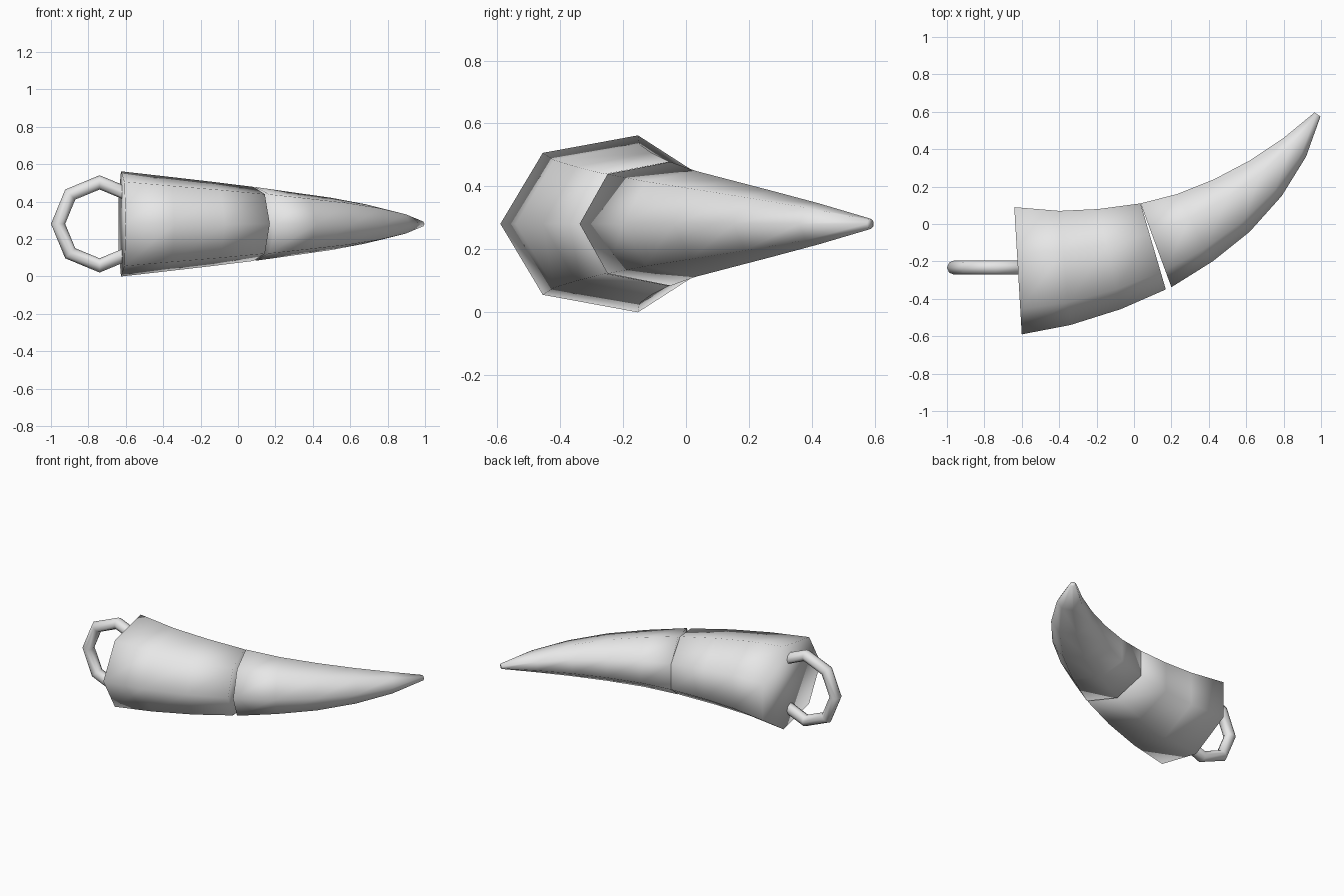
import bpy, bmesh, math
from mathutils import Vector

if "Cube" in bpy.data.objects:
    bpy.data.objects.remove(bpy.data.objects["Cube"])

SIDES = 7
MID_Z = 0.281      # height of the horn's centre plane
FLATTEN = 0.805    # section height relative to its width

bone = bpy.data.materials.new("light_grey")
bone.diffuse_color = (0.8, 0.8, 0.8, 1)
bone.use_nodes = True
bone.node_tree.nodes["Principled BSDF"].inputs["Base Color"].default_value = bone.diffuse_color


def horn_part(name, outer, inner):
    """Loft seven-sided sections between the outer and inner curves, with closed ends."""
    bm = bmesh.new()
    span = 1 + math.cos(math.pi / SIDES)
    rings = []
    for o, i in zip(outer, inner):
        o, i = Vector((*o, MID_Z)), Vector((*i, MID_Z))
        radius = (i - o).length / span
        ring = []
        for k in range(SIDES):
            a = 2 * math.pi * k / SIDES
            p = o.lerp(i, (1 - math.cos(a)) / span)
            p.z += FLATTEN * radius * math.sin(a)
            ring.append(bm.verts.new(p))
        rings.append(ring)
    for a, b in zip(rings, rings[1:]):
        for k in range(SIDES):
            n = (k + 1) % SIDES
            bm.faces.new((a[k], a[n], b[n], b[k]))
    bm.faces.new(rings[0])
    bm.faces.new(rings[-1])
    bmesh.ops.recalc_face_normals(bm, faces=bm.faces)
    mesh = bpy.data.meshes.new(name)
    bm.to_mesh(mesh)
    bm.free()
    mesh.shade_smooth()
    mesh.materials.append(bone)
    obj = bpy.data.objects.new(name, mesh)
    bpy.context.collection.objects.link(obj)
    return obj


# Wide base of the horn
horn_part("horn_base",
          [(-0.60, -0.59), (-0.34, -0.54), (-0.07, -0.455), (0.17, -0.35)],
          [(-0.64, 0.09), (-0.40, 0.07), (-0.19, 0.08), (0.035, 0.11)])

# Curved pointed end, hinged open by a thin wedge
horn_part("horn_tip",
          [(0.20, -0.338), (0.42, -0.20), (0.62, -0.04), (0.79, 0.15), (0.92, 0.36), (0.997, 0.575)],
          [(0.035, 0.11), (0.23, 0.16), (0.43, 0.24), (0.62, 0.34), (0.80, 0.46), (0.965, 0.596)])

# Hanging ring, partly sunk into the base
bpy.ops.mesh.primitive_torus_add(major_segments=8, minor_segments=8,
                                 major_radius=0.222, minor_radius=0.038,
                                 location=(-0.74, -0.233, MID_Z),
                                 rotation=(math.pi / 2, 0, 0))
ring = bpy.context.object
ring.name = "hanging_ring"
ring.data.shade_smooth()
ring.data.materials.append(bone)
